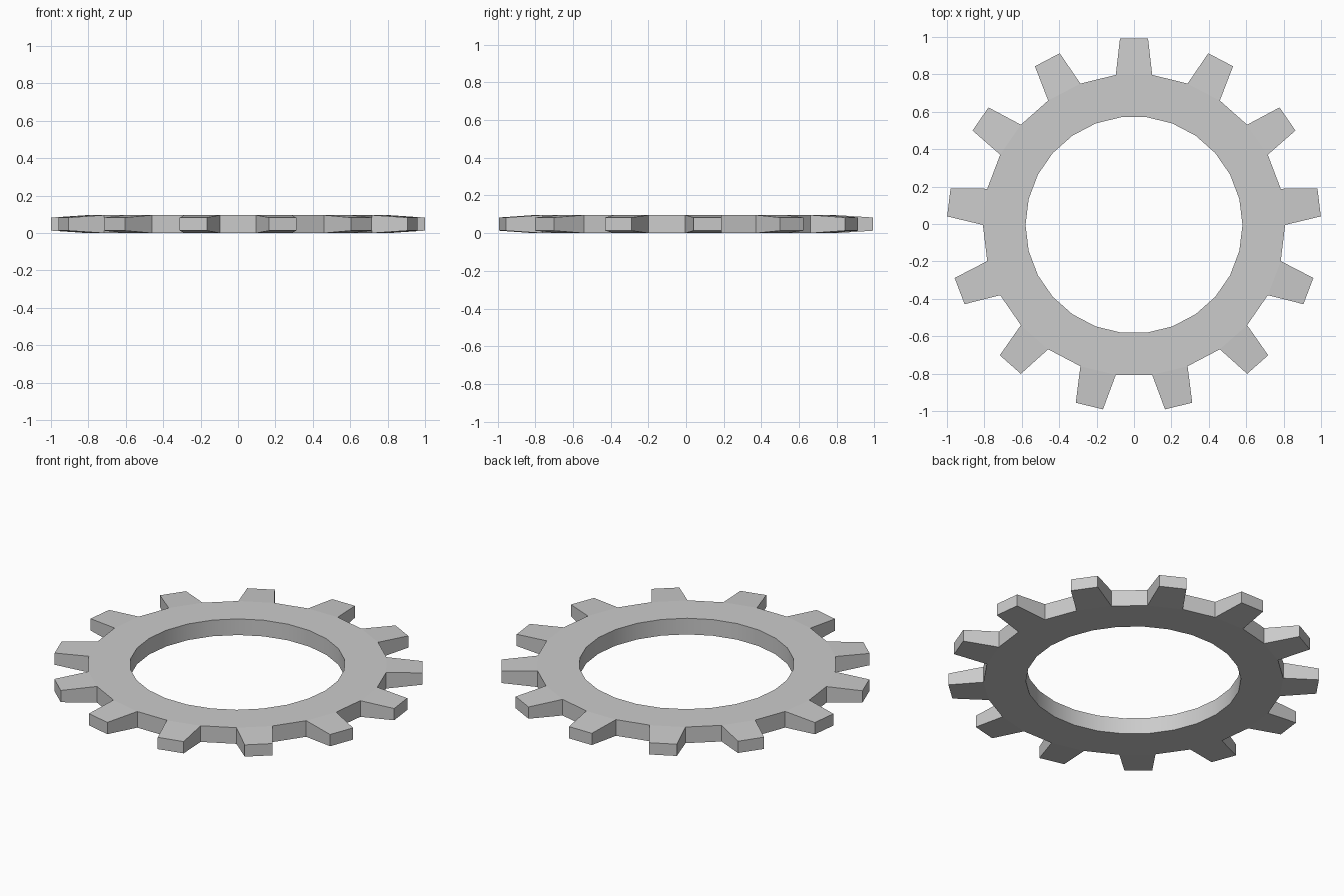
import bpy, bmesh
from math import sin, cos, pi, radians

if "Cube" in bpy.data.objects:
    bpy.data.objects.remove(bpy.data.objects["Cube"])

TEETH = 13
N = TEETH * 2
STEP = 2 * pi / N
R_HOLE, R_ROOT, R_TIP = 0.58, 0.808, 1.0
TIP_HALF = radians(4.3)
Z0, Z1, TAPER = 0.0, 0.096, 0.013
Y_OFF = -0.005   # odd tooth count: centre the bounds, not the axis

bm = bmesh.new()


def pair(r, a, inset=0.0):
    """Bottom and top vertex at one polar position."""
    x, y = r * cos(a), r * sin(a) + Y_OFF
    return [bm.verts.new((x, y, z)) for z in (Z0 + inset, Z1 - inset)]


# ring: one tooth segment and one gap segment per tooth
angles = [pi / 2 + (i - 0.5) * STEP for i in range(N)]
hole = [pair(R_HOLE, a) for a in angles]
root = [pair(R_ROOT, a) for a in angles]

for i in range(N):
    j = (i + 1) % N
    h0, h1, r0, r1 = hole[i], hole[j], root[i], root[j]
    bm.faces.new((h0[1], r0[1], r1[1], h1[1]))
    bm.faces.new((h0[0], h1[0], r1[0], r0[0]))
    bm.faces.new((h0[0], h0[1], h1[1], h1[0])).smooth = True
    if i % 2:
        # gap wall between teeth
        bm.faces.new((r0[0], r1[0], r1[1], r0[1]))
    else:
        # tooth, thinner and narrower at the tip
        mid = angles[i] + STEP / 2
        t0 = pair(R_TIP, mid - TIP_HALF, TAPER)
        t1 = pair(R_TIP, mid + TIP_HALF, TAPER)
        bm.faces.new((r0[1], t0[1], t1[1], r1[1]))
        bm.faces.new((r0[0], r1[0], t1[0], t0[0]))
        bm.faces.new((t0[0], t1[0], t1[1], t0[1]))
        bm.faces.new((r0[0], t0[0], t0[1], r0[1]))
        bm.faces.new((t1[0], r1[0], r1[1], t1[1]))

bmesh.ops.recalc_face_normals(bm, faces=bm.faces[:])

# keep the hole rim crisp while its wall is smooth
for e in bm.edges:
    if len(e.link_faces) == 2 and not all(f.smooth for f in e.link_faces):
        e.smooth = False

mesh = bpy.data.meshes.new("gear_ring")
bm.to_mesh(mesh)
bm.free()
gear = bpy.data.objects.new("gear_ring", mesh)
bpy.context.collection.objects.link(gear)
